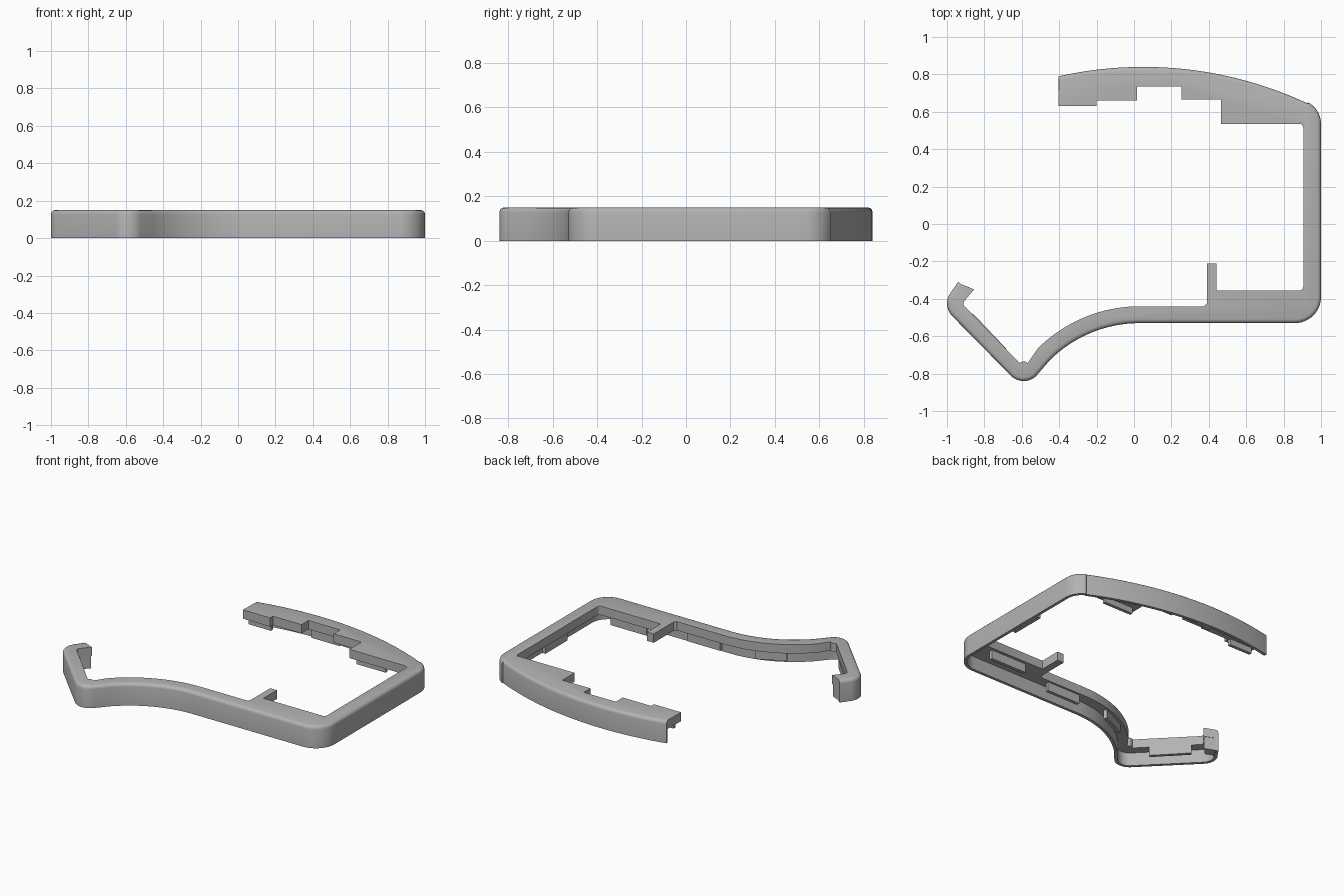
import bpy, bmesh
from math import radians, cos, sin
from mathutils import Vector

if "Cube" in bpy.data.objects:
    bpy.data.objects.remove(bpy.data.objects["Cube"])

HEIGHT, PLATE, WALL = 0.15, 0.09, 0.02   # top, underside of plate, rim thickness

grey = bpy.data.materials.new("plain grey")
grey.use_nodes = True
colour = (0.45, 0.45, 0.45, 1)
grey.diffuse_color = colour
grey.node_tree.nodes["Principled BSDF"].inputs["Base Color"].default_value = colour


def arc(cx, cy, r, start, end, n):
    angles = [radians(start + (end - start) * i / n) for i in range(n + 1)]
    return [Vector((cx + r * cos(a), cy + r * sin(a))) for a in angles]


def points(*pairs):
    return [Vector(p) for p in pairs]


def finish(name, bm):
    bmesh.ops.recalc_face_normals(bm, faces=bm.faces)
    mesh = bpy.data.meshes.new(name)
    bm.to_mesh(mesh)
    bm.free()
    obj = bpy.data.objects.new(name, mesh)
    bpy.context.collection.objects.link(obj)
    mesh.materials.append(grey)
    return obj


def prism(name, outline, low, high):
    bm = bmesh.new()
    base = bm.faces.new([bm.verts.new((p.x, p.y, low)) for p in outline])
    top = bmesh.ops.extrude_face_region(bm, geom=[base])
    moved = [v for v in top["geom"] if isinstance(v, bmesh.types.BMVert)]
    bmesh.ops.translate(bm, verts=moved, vec=(0, 0, high - low))
    return finish(name, bm)


def tab(name, start, end, low=0.03, width=0.022):
    a, b = Vector(start), Vector(end)
    d = (b - a).normalized()
    side = Vector((-d.y, d.x)) * width / 2
    prism(name, [a + side, b + side, b - side, a - side], low, PLATE)


# Outer outline, from the end of the rear arm round to the hook tip
outer = (arc(0.05, -1.23, 2.07, 102.7, 65, 24)
         + arc(0.87, 0.535, 0.13, 62, 0, 10)
         + arc(0.86, -0.39, 0.14, 0, -90, 12)
         + arc(0.03, -1.21, 0.68, 90, 135, 16)
         + arc(-0.59, -0.745, 0.095, -45, -135, 12)
         + arc(-0.905, -0.425, 0.095, 225, 140, 10)
         + points((-0.94, -0.31)))

# Inner outline, from the hook tip back to the rear arm
inner = (points((-0.855, -0.35))
         + arc(-0.89, -0.425, 0.022, 135, 225, 5)
         + arc(-0.59, -0.765, 0.03, 135, 45, 6)
         + arc(0.03, -1.21, 0.77, 135, 90, 16)
         + points((0.375, -0.44), (0.39, -0.425), (0.39, -0.21), (0.44, -0.21), (0.44, -0.355))
         + arc(0.885, -0.335, 0.02, -90, 0, 4)
         + arc(0.885, 0.515, 0.02, 0, 90, 4)
         + points((0.465, 0.535), (0.465, 0.665), (0.255, 0.665), (0.255, 0.735),
                  (0.015, 0.735), (0.015, 0.66), (-0.2, 0.66), (-0.2, 0.63), (-0.405, 0.63)))

# Rim section as (inset, height): hollow inside, rounded top edge
section = [(WALL, PLATE), (WALL, 0), (0, 0), (0, 0.128),
           (0.003, 0.139), (0.011, 0.147), (0.022, HEIGHT)]

# Frame shell: rim swept along the outline and closed with the plate
bm = bmesh.new()
columns = []
for i, p in enumerate(outer):
    d = (outer[min(i + 1, len(outer) - 1)] - outer[max(i - 1, 0)]).normalized()
    inward = Vector((d.y, -d.x))
    columns.append([bm.verts.new((*(p + inward * o), z)) for o, z in section])
low = [bm.verts.new((*p, PLATE)) for p in inner]
high = [bm.verts.new((*p, HEIGHT)) for p in inner]

for a, b in zip(columns, columns[1:]):
    for k in range(len(section) - 1):
        bm.faces.new((a[k], a[k + 1], b[k + 1], b[k]))
for i in range(len(inner) - 1):
    bm.faces.new((low[i], low[i + 1], high[i + 1], high[i]))
bm.faces.new([c[-1] for c in columns] + high)
bm.faces.new([c[0] for c in columns] + low)
bm.faces.new(columns[0] + [high[-1], low[-1]])
bm.faces.new(columns[-1] + [high[0], low[0]])
frame = finish("frame_shell", bm)

bpy.context.view_layer.objects.active = frame
frame.select_set(True)
bpy.ops.object.shade_smooth_by_angle(angle=radians(35))

# Closed tip of the hook
prism("hook_tip", points((-0.938, -0.318), (-0.86, -0.352), (-0.908, -0.402), (-0.97, -0.375)),
      0.005, PLATE)

# Retaining tabs hanging under the plate
tab("hook_tab", (-0.87, -0.485), (-0.69, -0.675))
tab("curve_tab", (-0.36, -0.575), (-0.18, -0.49))
tab("front_tab", (0.06, -0.465), (0.31, -0.465))
tab("corner_tab", (0.56, -0.385), (0.83, -0.385))
tab("side_tab", (0.93, -0.04), (0.93, 0.2))
tab("rear_corner_tab", (0.5, 0.57), (0.72, 0.57), 0.05)
tab("rear_tab", (0.03, 0.76), (0.24, 0.76))
tab("rear_end_tab", (-0.38, 0.665), (-0.21, 0.665), 0.05)
